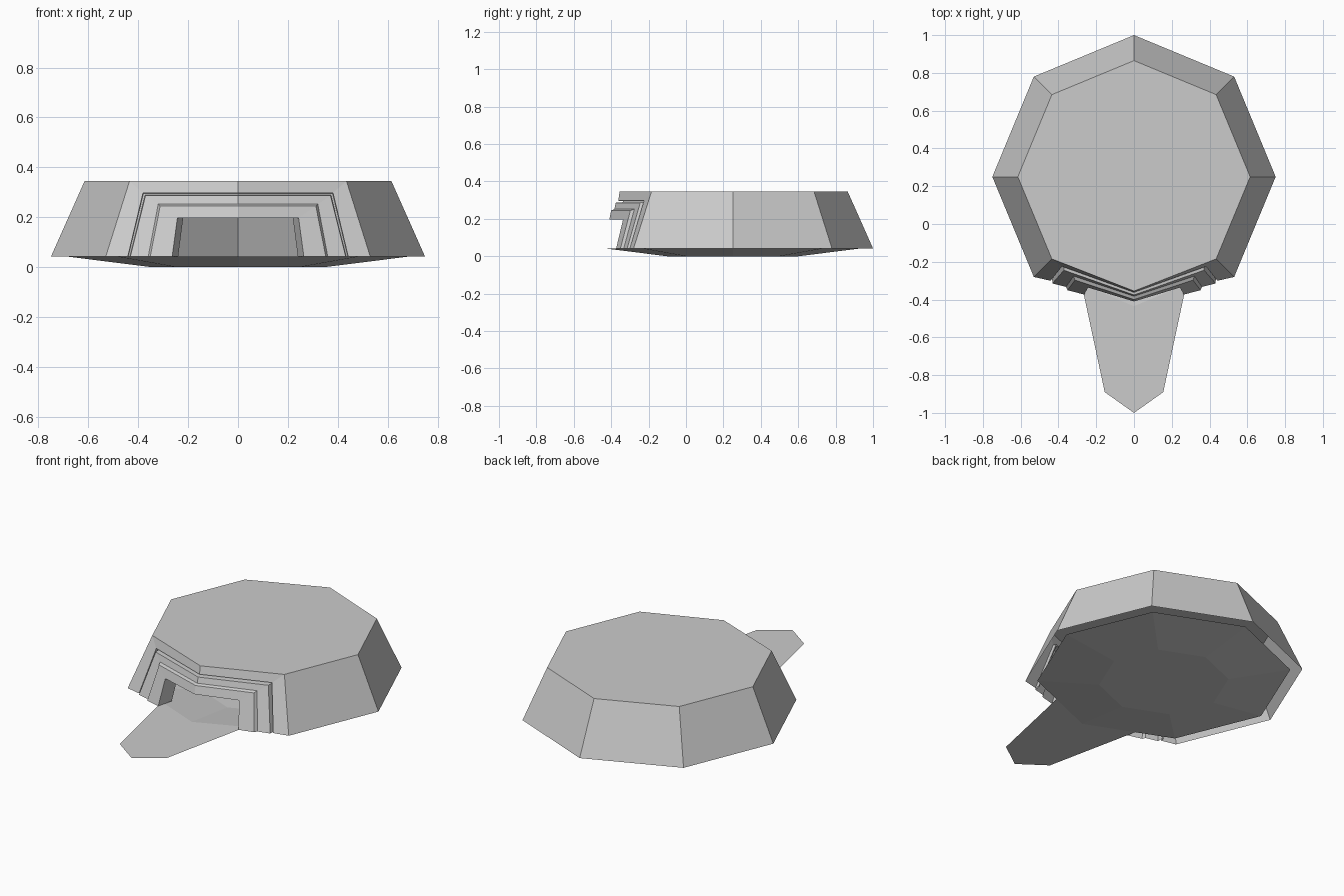
import bpy, math

if "Cube" in bpy.data.objects:
    bpy.data.objects.remove(bpy.data.objects["Cube"])

Z0, Z1, CY = 0.042, 0.345, 0.25   # wall foot, roof height, hub centre in y


def make(name, verts, faces):
    me = bpy.data.meshes.new(name)
    me.from_pydata(verts, [], faces)
    me.update()
    ob = bpy.data.objects.new(name, me)
    bpy.context.collection.objects.link(ob)
    return ob


def octagon(r, z, front=None):
    # index 0 is the front corner, then anticlockwise from above
    pts = [(r * math.sin(i * math.pi / 4), CY - r * math.cos(i * math.pi / 4), z)
           for i in range(8)]
    if front is not None:
        pts[0] = (0, front, z)
    return pts


def bands(n_loops, n, closed):
    return [(k * n + i, k * n + (i + 1) % n, (k + 1) * n + (i + 1) % n, (k + 1) * n + i)
            for k in range(n_loops - 1) for i in range(n if closed else n - 1)]


# Hollow shell: six leaning walls and the roof (front pair built separately)
foot = octagon(0.75, Z0, -0.40)
top = octagon(0.615, Z1, -0.355)
shell_faces = [(i, i + 1 if i < 7 else 0, 8 + (i + 1) % 8, 8 + i) for i in range(1, 7)]
make("shell", foot + top, shell_faces + [tuple(range(8, 16))])


# Front wall with nested door surround, following the two front wall planes
def on_front(x, z, out):
    t = (z - Z0) / (Z1 - Z0)
    xc = foot[1][0] + (top[1][0] - foot[1][0]) * t
    yc = foot[1][1] + (top[1][1] - foot[1][1]) * t
    y0 = -0.40 + 0.045 * t
    return (x, y0 + (yc - y0) * abs(x) / xc - out, z)


# each arch: half width at foot, half width at top, top height, push-out
arches = [
    (foot[1][0], top[1][0], Z1, 0.0),
    (0.442, 0.381, 0.297, 0.0),
    (0.440, 0.379, 0.295, -0.025),
    (0.434, 0.373, 0.288, -0.025),
    (0.432, 0.371, 0.286, 0.012),
    (0.360, 0.320, 0.252, 0.014),
    (0.352, 0.312, 0.245, 0.030),
    (0.264, 0.243, 0.197, 0.033),
    (0.240, 0.220, 0.197, -0.065),
]
verts = []
for bx, tx, tz, d in arches:
    verts += [on_front(x, z, d) for x, z in
              ((-bx, Z0), (-tx, tz), (0, tz), (tx, tz), (bx, Z0))]
make("door_surround", verts, bands(len(arches), 5, False))

# Shallow bowl-shaped floor, open towards the inside
floor = octagon(0.35, 0.0) + octagon(0.685, Z0)
make("floor_bowl", floor, [tuple(range(7, -1, -1))] + bands(2, 8, True))

# Thin flat entrance path
make("entrance_path",
     [(0, -0.435, Z0), (-0.277, -0.32, Z0), (-0.155, -0.89, Z0),
      (0, -1, Z0), (0.155, -0.89, Z0), (0.277, -0.32, Z0)],
     [(0, 1, 2, 3), (0, 3, 4, 5)])
